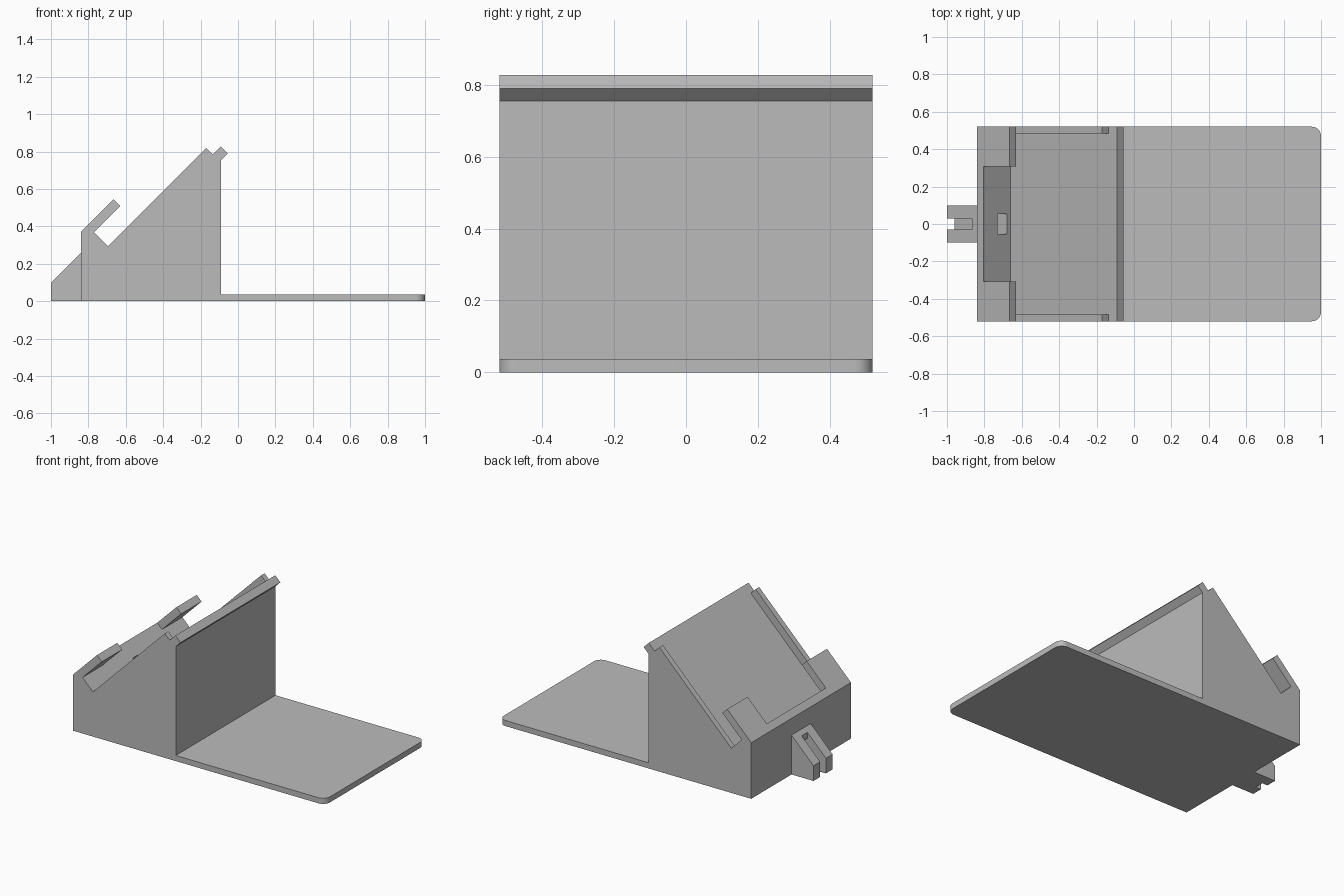
import bpy, bmesh

cube = bpy.data.objects.get("Cube")
if cube:
    bpy.data.objects.remove(cube, do_unlink=True)

# Single plastic colour
grey = bpy.data.materials.new("grey_plastic")
grey.use_nodes = True
colour = (0.5, 0.5, 0.5, 1)
grey.diffuse_color = colour
grey.node_tree.nodes["Principled BSDF"].inputs["Base Color"].default_value = colour

HALF = 0.52      # half the overall width
HOOK_IN = 0.308  # inner edge of the retaining hooks
RAIL_IN = 0.483  # inner edge of the side rails


def prism(name, profile, spans):
    """Extrude an (x, z) profile along y over each span."""
    bm = bmesh.new()
    for y0, y1 in spans:
        face = bm.faces.new([bm.verts.new((x, y0, z)) for x, z in profile])
        out = bmesh.ops.extrude_face_region(bm, geom=[face])
        verts = [g for g in out["geom"] if isinstance(g, bmesh.types.BMVert)]
        bmesh.ops.translate(bm, verts=verts, vec=(0, y1 - y0, 0))
    bmesh.ops.recalc_face_normals(bm, faces=bm.faces)
    mesh = bpy.data.meshes.new(name)
    bm.to_mesh(mesh)
    bm.free()
    mesh.materials.append(grey)
    obj = bpy.data.objects.new(name, mesh)
    bpy.context.collection.objects.link(obj)
    return obj


def cut(obj, cutter):
    """Subtract a cutter, keep the result and discard the cutter."""
    cutter.hide_render = True
    mod = obj.modifiers.new("cut", 'BOOLEAN')
    mod.operation = 'DIFFERENCE'
    mod.solver = 'EXACT'
    mod.object = cutter
    bpy.context.view_layer.objects.active = obj
    bpy.ops.object.modifier_apply(modifier=mod.name)
    bpy.data.objects.remove(cutter, do_unlink=True)


def both_sides(inner):
    return [(-HALF, -inner), (inner, HALF)]


# Wedge body with sloping bed and overhanging top lip
body = prism("wedge_body", [
    (-0.84, 0), (-0.84, 0.37), (-0.805, 0.405), (-0.66, 0.26),
    (-0.092, 0.828), (-0.055, 0.791), (-0.09, 0.756), (-0.09, 0)],
    [(-HALF, HALF)])

# Cable passage running parallel to the bed
cut(body, prism("cable_cutter", [
    (-0.63, 0.33), (-0.68, 0.38), (-0.93, 0.13), (-0.88, 0.08)],
    [(-0.053, 0.053)]))

# Hooks that hold the lower edge, and thin rails along the bed
prism("retaining_hooks", [
    (-0.805, 0.405), (-0.77, 0.37), (-0.63, 0.51), (-0.665, 0.545)],
    both_sides(HOOK_IN))
prism("side_rails", [
    (-0.66, 0.26), (-0.695, 0.295), (-0.17, 0.82), (-0.135, 0.785)],
    both_sides(RAIL_IN))

# Cable holder with an open groove
holder = prism("cable_holder", [
    (-1, 0), (-1, 0.1), (-0.84, 0.26), (-0.84, 0)], [(-0.1, 0.1)])
cut(holder, prism("groove_cutter", [
    (-0.83, 0.13), (-0.83, 0.23), (-0.865, 0.195),
    (-0.865, 0.3), (-1.05, 0.3), (-1.05, -0.09)], [(-0.03, 0.03)]))

# Foot plate with two rounded outer corners
plate = prism("foot_plate", [
    (-0.09, 0), (-0.09, 0.037), (1, 0.037), (1, 0)], [(-HALF, HALF)])
bm = bmesh.new()
bm.from_mesh(plate.data)
corners = [e for e in bm.edges
           if all(v.co.x > 0.9 for v in e.verts)
           and abs(e.verts[0].co.y - e.verts[1].co.y) < 0.01]
bmesh.ops.bevel(bm, geom=corners, offset=0.05, segments=10,
                profile=0.5, affect='EDGES')
bm.to_mesh(plate.data)
bm.free()
bpy.ops.object.select_all(action='DESELECT')
plate.select_set(True)
bpy.context.view_layer.objects.active = plate
bpy.ops.object.shade_smooth_by_angle()
